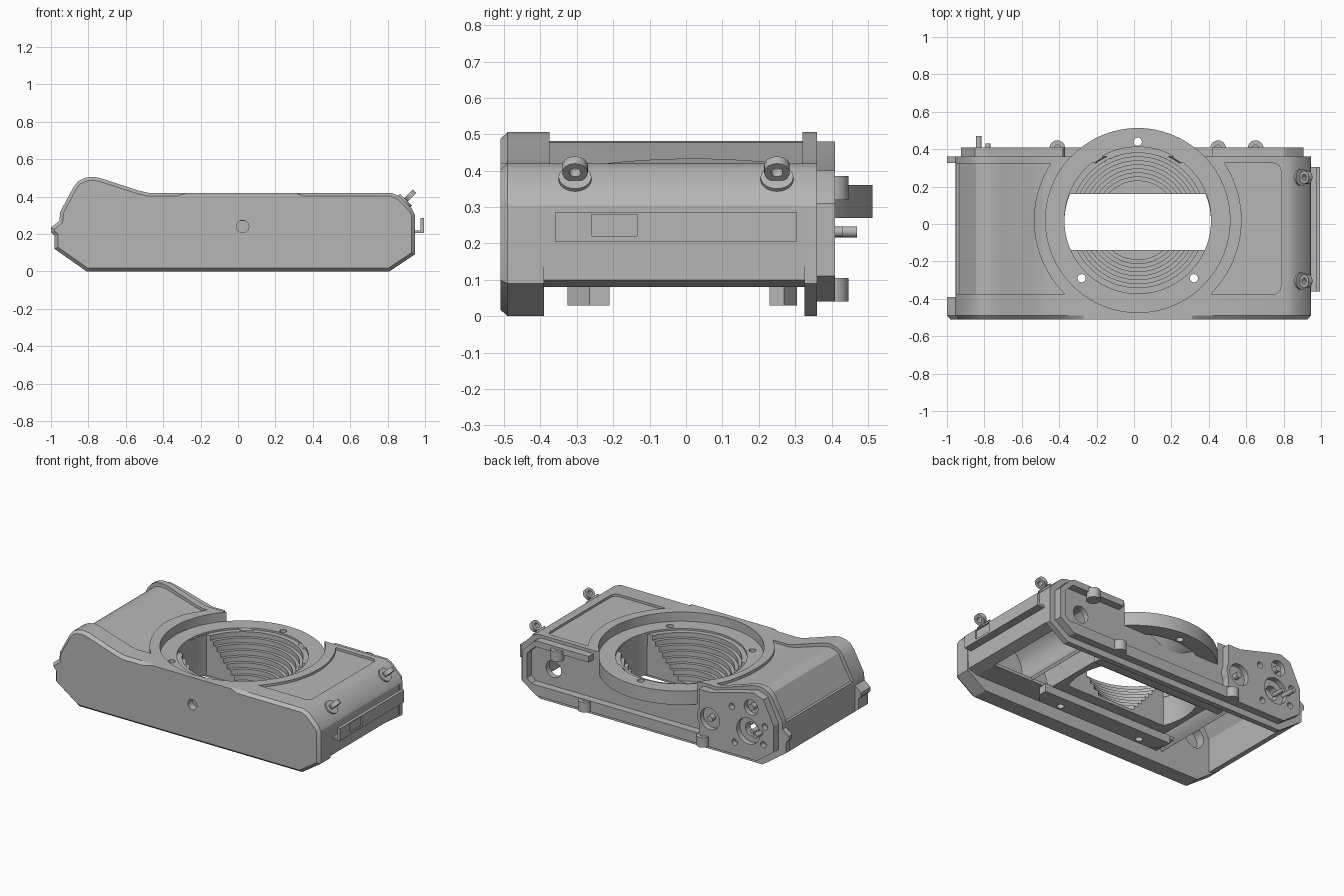
import bpy, bmesh, math
from mathutils import Vector, Matrix

if "Cube" in bpy.data.objects:
    bpy.data.objects.remove(bpy.data.objects["Cube"], do_unlink=True)

grey = bpy.data.materials.new("body grey")
grey.use_nodes = True
grey.diffuse_color = (0.47, 0.47, 0.47, 1)
grey.node_tree.nodes["Principled BSDF"].inputs["Base Color"].default_value = grey.diffuse_color
C = 0.02  # mount centre, same in x and y


def finish(name, bm):
    bmesh.ops.recalc_face_normals(bm, faces=bm.faces)
    mesh = bpy.data.meshes.new(name)
    bm.to_mesh(mesh)
    bm.free()
    ob = bpy.data.objects.new(name, mesh)
    bpy.context.collection.objects.link(ob)
    mesh.materials.append(grey)
    return ob


def loft(name, rings):
    """Join matching closed rings of points and cap both ends."""
    bm = bmesh.new()
    rows = [[bm.verts.new(p) for p in ring] for ring in rings]
    bm.faces.new(rows[0])
    bm.faces.new(rows[-1])
    for lo, hi in zip(rows, rows[1:]):
        for i in range(len(lo)):
            j = (i + 1) % len(lo)
            bm.faces.new((lo[i], lo[j], hi[j], hi[i]))
    return finish(name, bm)


def prism(name, pts, a, b, axis="y"):
    """Extrude a 2D outline from a to b along an axis."""
    if axis == "y":
        return loft(name, [[(u, t, v) for u, v in pts] for t in (a, b)])
    return loft(name, [[(u, v, t) for u, v in pts] for t in (a, b)])


def box(name, x0, x1, y0, y1, z0, z1):
    return prism(name, [(x0, y0), (x1, y0), (x1, y1), (x0, y1)], z0, z1, "z")


def circle(u, v, r, n=32):
    return [(u + r * math.cos(i * math.tau / n), v + r * math.sin(i * math.tau / n)) for i in range(n)]


def rod(name, u, v, r, a, b, axis="y", n=32):
    return prism(name, circle(u, v, r, n), a, b, axis)


def lathe(name, profile, n=96):
    """Spin a closed radius/height outline around the mount axis."""
    bm = bmesh.new()
    vs = [bm.verts.new((r, 0, z)) for r, z in profile]
    es = [bm.edges.new((vs[i], vs[(i + 1) % len(vs)])) for i in range(len(vs))]
    bmesh.ops.spin(bm, geom=vs + es, cent=(0, 0, 0), axis=(0, 0, 1), angle=math.tau, steps=n)
    bmesh.ops.remove_doubles(bm, verts=bm.verts, dist=1e-4)
    bmesh.ops.translate(bm, verts=bm.verts, vec=(C, C, 0))
    return finish(name, bm)


def cut(ob, *cutters):
    for c in cutters:
        m = ob.modifiers.new("cut", "BOOLEAN")
        m.operation, m.object, m.solver = "DIFFERENCE", c, "EXACT"
        bpy.context.view_layer.objects.active = ob
        bpy.ops.object.modifier_apply(modifier=m.name)
        bpy.data.objects.remove(c, do_unlink=True)
    return ob


def mount_hole(z0, r=0.493):
    return rod("cutter", C, C, r, z0, 0.7, "z", 96)


def cone():
    return loft("cutter", [[(x, y, z) for x, y in circle(C, C, r, 96)] for r, z in ((0.23, 0.085), (0.385, 0.361))])


def shrink(pts, d):
    """Offset a counter-clockwise outline inwards, leaving its top middle alone."""
    new = []
    for i, p in enumerate(pts):
        a, b, c = Vector(pts[i - 1]), Vector(p), Vector(pts[(i + 1) % len(pts)])
        n1, n2 = [Vector((-e.y, e.x)).normalized() for e in (b - a, c - b)]
        flat = abs(b.x) < 0.33 and b.y > 0.4
        new.append(tuple(b if flat else b + (n1 + n2) * d / (1 + n1.dot(n2))))
    return new


# Outline of the end plates, with the rounded grip hump
hump = [(-0.48, 0.42), (-0.53, 0.432), (-0.7, 0.487), (-0.74, 0.5), (-0.78, 0.506),
        (-0.82, 0.5), (-0.855, 0.482), (-0.88, 0.45), (-0.95, 0.32)]
shoulder = [(0.945, 0.305), (0.93, 0.335), (0.863, 0.402), (0.82, 0.42)]
plate = [(-0.81, 0), (0.81, 0), (0.945, 0.09)] + shoulder + [(0.35, 0.42), (0.31, 0.42), (-0.27, 0.42), (-0.33, 0.42)]
plate += hump + [(-0.955, 0.27), (-1, 0.235), (-1, 0.21), (-0.98, 0.19), (-0.98, 0.12)]

# Base plate with chamfered rim, tripod socket and battery socket
base = loft("base_plate", [[(u, y, v) for u, v in pts] for pts, y in
                           ((shrink(plate, 0.018), -0.51), (plate, -0.49), (plate, -0.39))])
cut(base, mount_hole(0.36), rod("cutter", 0.025, 0.24, 0.033, -0.6, -0.46),
    rod("cutter", -0.79, 0.28, 0.07, -0.45, -0.3))

# Top plate and the raised, pocketed rim on it
top = prism("top_plate", plate, 0.325, 0.36)
rim = prism("top_rim", [(-0.8, 0.04), (0.8, 0.04), (0.905, 0.11), (0.905, 0.31), (0.83, 0.385), (0.8, 0.4), (-0.47, 0.4),
                        (-0.7, 0.462), (-0.78, 0.48), (-0.85, 0.455), (-0.925, 0.3), (-0.925, 0.13)], 0.355, 0.41)
pocket = [(-0.38, 0.11), (0.84, 0.11), (0.87, 0.14), (0.87, 0.3), (0.81, 0.36), (0.42, 0.36),
          (0.42, 0.6), (-0.38, 0.6)]
cut(rim, prism("cutter", pocket, 0.34, 0.5), mount_hole(0.36))
cut(top, mount_hole(0.36), cone())
for ob in (top, rim):
    cut(ob, rod("cutter", 0.71, 0.22, 0.055, 0.2, 0.6), rod("cutter", -0.74, 0.22, 0.045, 0.2, 0.6))
for x, z, r in ((-0.74, 0.22, 0.085), (-0.46, 0.225, 0.07), (-0.76, 0.38, 0.05),
                (-0.62, 0.35, 0.02), (-0.86, 0.28, 0.02), (-0.64, 0.12, 0.02), (-0.85, 0.16, 0.02)):
    cut(rim, rod("cutter", x, z, r, 0.375, 0.6))
cut(rod("dial_collar", -0.46, 0.225, 0.092, 0.355, 0.41), rod("cutter", -0.46, 0.225, 0.07, 0.375, 0.6))
for name, x, z, r, y in (("dial_post", -0.46, 0.225, 0.02, 0.41), ("shutter_post", -0.76, 0.38, 0.02, 0.41),
                         ("lever_pin", -0.83, 0.232, 0.015, 0.47), ("stop_pin", -0.78, 0.232, 0.014, 0.43)):
    rod(name, x, z, r, 0.35, y, n=20)
for x, z0, z1 in ((0.45, 0.04, 0.105), (-0.41, 0.04, 0.105), (0.65, 0.32, 0.385)):
    cut(rod("screw_boss", x, 0.405, 0.042, z0, z1, "z"), rod("cutter", x, 0.405, 0.017, z1 - 0.03, 0.7, "z"))

# Hollow body shell between the plates, open at the back
outside = [(0.87, 0.08), (0.94, 0.1)] + shoulder + hump + [(-0.955, 0.27), (-0.955, 0.1), (-0.9, 0.08)]
inside = [(-0.9, 0.3), (-0.83, 0.43), (-0.78, 0.45), (-0.7, 0.43), (-0.46, 0.36), (0.81, 0.36), (0.87, 0.3)]
shell = prism("body_shell", outside + inside, -0.395, 0.33)
cut(shell, mount_hole(0.3))


def rounded(x0, x1, y0, y1, r=0.04):
    pts = []
    for i, (cx, cy) in enumerate(((x1 - r, y1 - r), (x0 + r, y1 - r), (x0 + r, y0 + r), (x1 - r, y0 + r))):
        pts += [(cx + r * math.cos(a), cy + r * math.sin(a)) for a in
                [math.pi / 2 * (i + k / 5) for k in range(6)]]
    return pts


# Sunken covering panels, with curved edges beside the mount
right_panel = prism("cutter", rounded(0.3, 0.785, -0.375, 0.325), 0.405, 0.7, "z")
cut(right_panel, mount_hole(0, 0.555))
grip_line = [(-0.3, 0.405), (-0.48, 0.405), (-0.53, 0.413), (-0.7, 0.465), (-0.74, 0.477), (-0.78, 0.482),
             (-0.82, 0.474), (-0.845, 0.46), (-0.862, 0.43), (-0.935, 0.3), (-1.1, 0.3), (-1.1, 0.7), (-0.3, 0.7)]
grip_panel = prism("cutter", grip_line, -0.375, 0.32)
cut(grip_panel, mount_hole(0, 0.555))
cut(shell, right_panel, grip_panel)


def drills():
    return [rod("cutter", x, y, 0.022, -0.2, 0.7, "z", 20) for x, y in ((0.02, 0.44), (-0.28, -0.29), (0.32, -0.29))]


def window():
    pts = [(C + x, 0.01 + max(-0.15, min(0.15, y))) for x, y in circle(0, 0, 0.392, 96)]
    return prism("cutter", pts, -0.1, 0.7, "z")


# Lens mount ring
ring = lathe("mount_ring", [(0.493, 0.27), (0.493, 0.36), (0.392, 0.36), (0.392, 0.27)])
cut(ring, *drills())

# Stepped conical bore below the ring, closed except for the film window
steps = []
for i in range(8):
    r, z = 0.21 + i * 0.0215, 0.1 + i * 0.031
    steps += [(r, z), (r, z + 0.031)]
bore = lathe("stepped_bore", [(0, 0.1)] + steps + [(0.394, 0.348), (0.394, 0.31), (0.365, 0.27), (0.25, 0.08), (0, 0.08)])
cut(bore, window(), *drills())


# Tapered light box around the bore
def rect(w, d, z):
    return [(C + u * w, C - 0.01 + v * d, z) for u, v in ((-1, -1), (1, -1), (1, 1), (-1, 1))]


light_box = loft("light_box", [rect(0.43, 0.25, 0.08), rect(0.46, 0.3, 0.31)])
cut(light_box, cone(), window(), *drills())

# Film rails with slanted outer corners, back ledge and chamber walls inside
for y0, y1, y2 in ((-0.21, -0.265, -0.325), (0.23, 0.27, 0.305)):
    rail = [(-0.45, y0), (-0.45, y1), (-0.4, y2), (0.45, y2), (0.5, y1), (0.5, y0)]
    cut(prism("film_rail", rail, 0.03, 0.085, "z"), *drills())
cut(box("back_ledge", -0.5, 0.87, -0.392, -0.235, 0.08, 0.1), *drills())
for s in (-1, 1):
    arc = [(C + s * (0.66 - r * math.cos(a)), 0.225 + r * math.sin(a))
           for r, turn in ((0.17, 1), (0.15, -1))
           for a in [turn * (k / 10 - 0.5) * 1.9 for k in range(11)]]
    prism("chamber_wall", arc, -0.39, 0.33)

# Hinge flange on the side, with its catch notch
flange = prism("side_flange", [(0.93, 0.205), (0.995, 0.205), (0.995, 0.285), (0.975, 0.285), (0.975, 0.22),
                               (0.93, 0.22)], -0.36, 0.305)
cut(flange, box("cutter", 0.987, 1.1, -0.26, -0.135, 0.22, 0.28))

# Strap lugs: collar and eyelet on the chamfered shoulder
out = Vector((1, 0, 1)).normalized()
turn = Matrix(((0, out.x, out.x), (1, 0, 0), (0, -out.x, out.z)))
for y in (-0.305, 0.25):
    spot = Matrix.Translation((0.887, y, 0.372)) @ turn.to_4x4()
    collar = rod("lug_collar", 0, 0, 0.045, -0.015, 0.015, "z")
    eye = rod("lug_eyelet", 0, 0.046, 0.035, -0.014, 0.014, "y")
    cut(eye, rod("cutter", 0, 0.046, 0.016, -0.1, 0.1))
    for ob in (collar, eye):
        ob.matrix_world = spot

# Smooth the curved faces, keep hard edges
bpy.ops.object.select_all(action="DESELECT")
for ob in bpy.context.scene.objects:
    if ob.type == "MESH" and ob.data.materials and ob.data.materials[0] == grey:
        ob.select_set(True)
        bpy.context.view_layer.objects.active = ob
bpy.ops.object.shade_smooth_by_angle(angle=math.radians(25))
